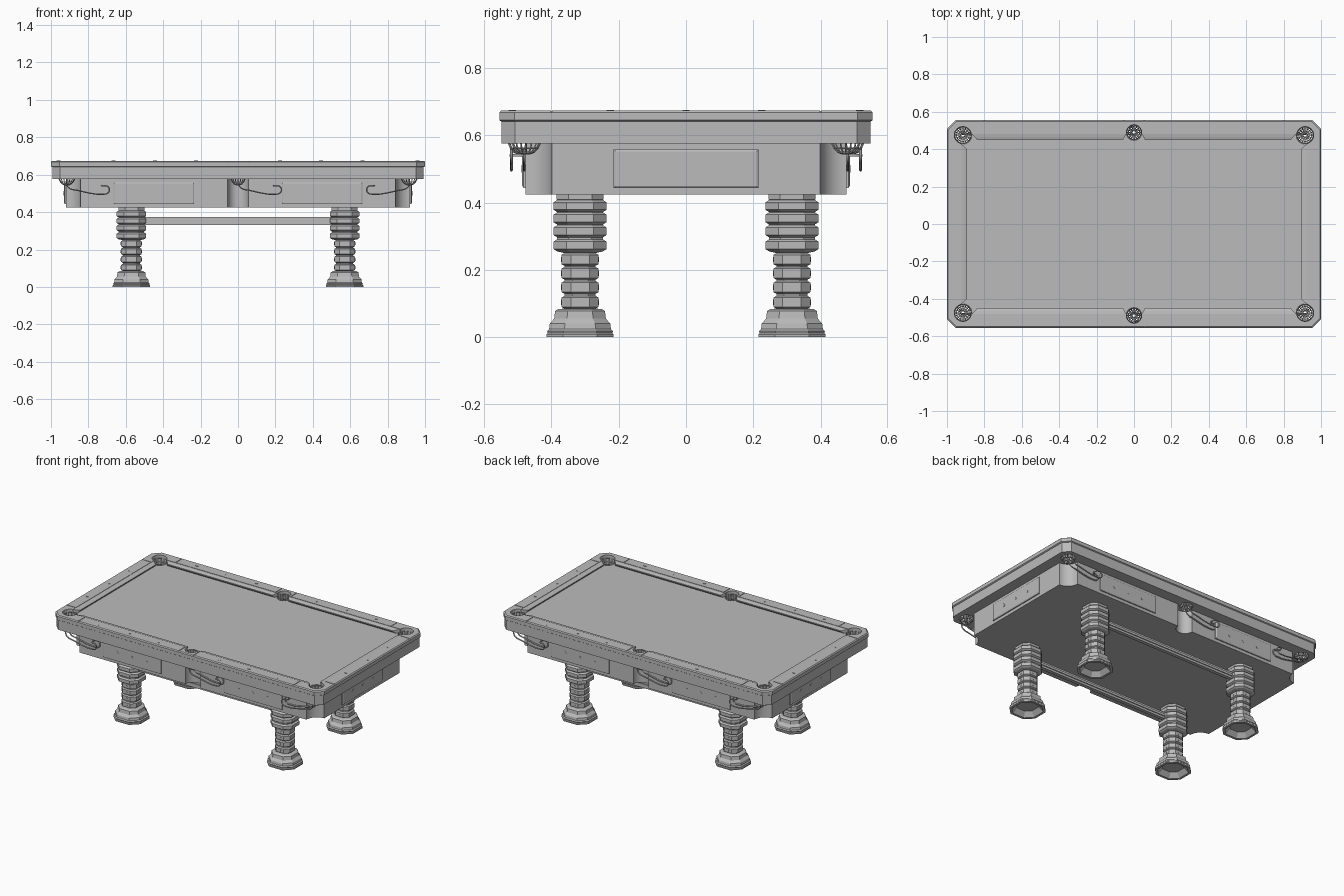
import bpy, bmesh, math
from mathutils import Vector, Matrix

if "Cube" in bpy.data.objects:
    bpy.data.objects.remove(bpy.data.objects["Cube"])

GREY = (0.5, 0.5, 0.5, 1)
grey = bpy.data.materials.new("plain grey")
grey.use_nodes = True
grey.diffuse_color = GREY
grey.node_tree.nodes["Principled BSDF"].inputs["Base Color"].default_value = GREY
SIGNS = [(sx, sy) for sx in (-1, 1) for sy in (-1, 1)]


def add_object(name, data):
    ob = bpy.data.objects.new(name, data)
    bpy.context.collection.objects.link(ob)
    data.materials.append(grey)
    return ob


def loft(name, rings, cap=True):
    """Skin a stack of equal-length point rings."""
    bm = bmesh.new()
    rows = [[bm.verts.new(p) for p in ring] for ring in rings]
    n = len(rows[0])
    for low, high in zip(rows, rows[1:]):
        for i in range(n):
            j = (i + 1) % n
            bm.faces.new((low[i], low[j], high[j], high[i]))
    if cap:
        bm.faces.new(rows[0][::-1])
        bm.faces.new(rows[-1])
    bmesh.ops.recalc_face_normals(bm, faces=bm.faces)
    me = bpy.data.meshes.new(name)
    bm.to_mesh(me)
    bm.free()
    return add_object(name, me)


def prism(name, outline, z0, z1):
    return loft(name, [[(x, y, z) for x, y in outline] for z in (z0, z1)])


def box(name, x0, x1, y0, y1, z0, z1):
    return prism(name, [(x0, y0), (x1, y0), (x1, y1), (x0, y1)], z0, z1)


def chamfered(hx, hy, c):
    return [(hx, c - hy), (hx, hy - c), (hx - c, hy), (c - hx, hy),
            (-hx, hy - c), (-hx, c - hy), (c - hx, -hy), (hx - c, -hy)]


def circle(cx, cy, r, n=24):
    return [(cx + r * math.cos(math.tau * i / n), cy + r * math.sin(math.tau * i / n))
            for i in range(n)]


def bake(ob):
    """Replace an object's data by its evaluated mesh."""
    dg = bpy.context.evaluated_depsgraph_get()
    me = bpy.data.meshes.new_from_object(ob.evaluated_get(dg))
    name = ob.name
    bpy.data.objects.remove(ob)
    me.materials.clear()
    return add_object(name, me)


def cut(ob, cutters):
    for c in cutters:
        m = ob.modifiers.new("cut", "BOOLEAN")
        m.operation, m.solver, m.object = "DIFFERENCE", "EXACT", c
    return bake(ob)


def smooth(ob, angle=35):
    bpy.ops.object.select_all(action="DESELECT")
    ob.select_set(True)
    bpy.context.view_layer.objects.active = ob
    bpy.ops.object.shade_smooth_by_angle(angle=math.radians(angle))


# Pocket positions and cutters
pockets = [(sx * 0.915, sy * 0.475, 0.046) for sx, sy in SIGNS]
pockets += [(0, sy * 0.49, 0.041) for sy in (-1, 1)]
holes = [prism("pocket_cutter", circle(x, y, r), 0.5, 0.8) for x, y, r in pockets]
opening = box("opening_cutter", -0.925, 0.925, -0.48, 0.48, 0.6, 0.8)

# Joints between the rails and the pocket castings
joints = []
for sx, sy in SIGNS:
    for x in (0.055, 0.8):
        joints.append(box("joint_cutter", sx * x - 0.002, sx * x + 0.002,
                          sy * 0.52 - 0.06, sy * 0.52 + 0.06, 0.67, 0.7))
    joints.append(box("joint_cutter", sx * 0.96 - 0.06, sx * 0.96 + 0.06,
                      sy * 0.4 - 0.002, sy * 0.4 + 0.002, 0.67, 0.7))

# Top rail with a softened edge
rim_layers = [(0.006, 0.641), (0, 0.645), (0, 0.668), (0.006, 0.674)]
top_rail = loft("top_rail", [[(x, y, z) for x, y in chamfered(1 - d, 0.555 - d, 0.045)]
                             for d, z in rim_layers])
cut(top_rail, [opening] + holes + joints)

# Apron under the rail, and the cloth bed
cut(prism("apron", chamfered(0.992, 0.549, 0.04), 0.576, 0.641), holes)
cut(box("cloth_bed", -0.925, 0.925, -0.48, 0.48, 0.63, 0.647), holes)
for c in holes + joints + [opening]:
    bpy.data.objects.remove(c)


# Cushions, mitred towards the pockets and undercut at the nose
def cushion(name, a, b, inward, gap_a, gap_b):
    a, b, inward = Vector(a), Vector(b), Vector(inward)
    along = (b - a).normalized()
    rings = []
    for p, g in ((a, gap_a), (b, -gap_b)):
        section = [(0, 0.647), (0, 0.672), (0.018, 0.669), (0.032, 0.665), (0.032, 0.659), (0.02, 0.647)]
        rings.append([p + inward * d + along * g * d / 0.032 + Vector((0, 0, z))
                      for d, z in section])
    loft(name, rings)


for s in (-1, 1):
    for t in (-1, 1):
        cushion("long_cushion", (t * 0.042, s * 0.482, 0), (t * 0.868, s * 0.482, 0),
                (0, -s, 0), 0.016, 0.03)
    cushion("short_cushion", (s * 0.925, -0.43, 0), (s * 0.925, 0.43, 0), (-s, 0, 0), 0.03, 0.03)


# Cabinet with scooped corners and side scoops
def arc(cx, cy, r, a0, a1, n=10):
    return [(cx + r * math.cos(math.radians(a0 + (a1 - a0) * i / n)),
             cy + r * math.sin(math.radians(a0 + (a1 - a0) * i / n))) for i in range(n + 1)]


HX, HY, SCOOP = 0.92, 0.477, 0.078
half = arc(HX, HY, SCOOP, 270, 180) + arc(0, HY, 0.055, 360, 180) + arc(-HX, HY, SCOOP, 360, 270)
cabinet = prism("cabinet", half + [(-x, -y) for x, y in half], 0.424, 0.576)
smooth(cabinet)


# Raised panels and diamond inlays
def diamond(name, pos, normal, r=0.011):
    rot = Vector(normal).to_track_quat("Z", "Y").to_matrix().to_4x4()
    ob = prism(name, circle(0, 0, r, 4), -0.002, 0.002)
    ob.data.transform(Matrix.Translation(pos) @ rot)


def panel(name, half_w, z0, z1, matrix):
    rings = [[(x, y, z) for x, y in ((-w, z0 + d), (w, z0 + d), (w, z1 - d), (-w, z1 - d))]
             for w, d, z in ((half_w, 0, 0), (half_w, 0, 0.006), (half_w - 0.006, 0.006, 0.01))]
    ob = loft(name, [[(x, -z, y) for x, y, z in ring] for ring in rings])
    ob.data.transform(matrix)
    for i in (-1, 0, 1):
        p = matrix @ Vector((i * half_w * 0.5, -0.01, (z0 + z1) / 2))
        diamond("panel_diamond", p, matrix.to_3x3() @ Vector((0, -1, 0)))


for turn, dist, centres in ((0, HY, (-0.45, 0.45)), (90, HX, (0,))):
    for flip in (0, 180):
        rot = Matrix.Rotation(math.radians(turn + flip), 4, "Z")
        for c in centres:
            panel("side_panel", 0.215, 0.444, 0.558, rot @ Matrix.Translation((c, -dist, 0)))
for s in (-1, 1):
    for x in (-0.665, -0.444, -0.224, 0.224, 0.444, 0.665):
        diamond("rail_diamond", (x, s * 0.517, 0.674), (0, 0, 1))
    for y in (-0.225, 0, 0.225):
        diamond("rail_diamond", (s * 0.96, y, 0.674), (0, 0, 1))

# Turned eight-sided legs with stacked rings and a hollow foot
profile = [(0.03, 0.03), (0.06, 0.03), (0.085, 0), (0.1, 0), (0.1, 0.008), (0.096, 0.012),
           (0.098, 0.018), (0.092, 0.024), (0.09, 0.04), (0.077, 0.055), (0.074, 0.078),
           (0.064, 0.084)]
for z in (0.104, 0.148, 0.19, 0.231):
    profile += [(0.046, z - 0.019), (0.055, z - 0.014), (0.055, z + 0.014), (0.046, z + 0.019)]
for z in (0.273, 0.315, 0.353, 0.39):
    profile += [(0.068, z - 0.018), (0.079, z - 0.011), (0.079, z + 0.011), (0.068, z + 0.018)]
profile += [(0.07, 0.41), (0.07, 0.424)]
for sx, sy in SIGNS:
    cx, cy = sx * 0.57, sy * 0.315
    loft("leg", [[(cx + x, cy + y, z) for x, y in chamfered(r, r, r * 0.5)] for r, z in profile])
    for z in (0.104, 0.148, 0.19, 0.231):
        for nx, ny in ((1, 0), (-1, 0), (0, 1), (0, -1)):
            diamond("leg_stud", (cx + nx * 0.055, cy + ny * 0.055, z), (nx, ny, 0), 0.008)

# Long stretchers between the legs
for s in (-1, 1):
    y = s * 0.315
    box("stretcher", -0.51, 0.51, y - 0.012, y + 0.012, 0.331, 0.374)
    box("stretcher_moulding", -0.51, 0.51, y - 0.018, y + 0.018, 0.345, 0.36)


# Pocket nets made of wire mesh
for x, y, r in pockets:
    net_rings = [(r, 0.655), (r, 0.63), (r, 0.605), (r * 0.95, 0.58), (r * 0.75, 0.562),
                 (r * 0.5, 0.55), (r * 0.2, 0.545)]
    net = loft("pocket_net", [[(a, b, z) for a, b in circle(x, y, q, 16)] for q, z in net_rings],
               cap=False)
    wire = net.modifiers.new("wire", "WIREFRAME")
    wire.thickness = 0.005
    bake(net)

# Wire ball racks hanging from the pockets
rack = [(0, 0.56), (0.015, 0.53), (0.06, 0.517), (0.2, 0.496), (0.225, 0.503),
        (0.232, 0.523), (0.222, 0.538), (0.2, 0.54)]


def ball_rack(x, y, way):
    path = [(x + way * d, y - 0.019, z) for d, z in rack]
    path += [(px, y + 0.019, pz) for px, _, pz in reversed(path)]
    cu = bpy.data.curves.new("ball_rack", "CURVE")
    cu.dimensions, cu.bevel_depth, cu.bevel_resolution = "3D", 0.004, 1
    cu.resolution_u = 4
    sp = cu.splines.new("BEZIER")
    sp.bezier_points.add(len(path) - 1)
    for bp, co in zip(sp.bezier_points, path):
        bp.co = co
        bp.handle_left_type = bp.handle_right_type = "AUTO"
    smooth(bake(add_object("ball_rack", cu)), 60)


for sx, sy in SIGNS:
    ball_rack(sx * 0.92, sy * 0.5, -sx)
for s in (-1, 1):
    ball_rack(0, s * 0.5, -s)
